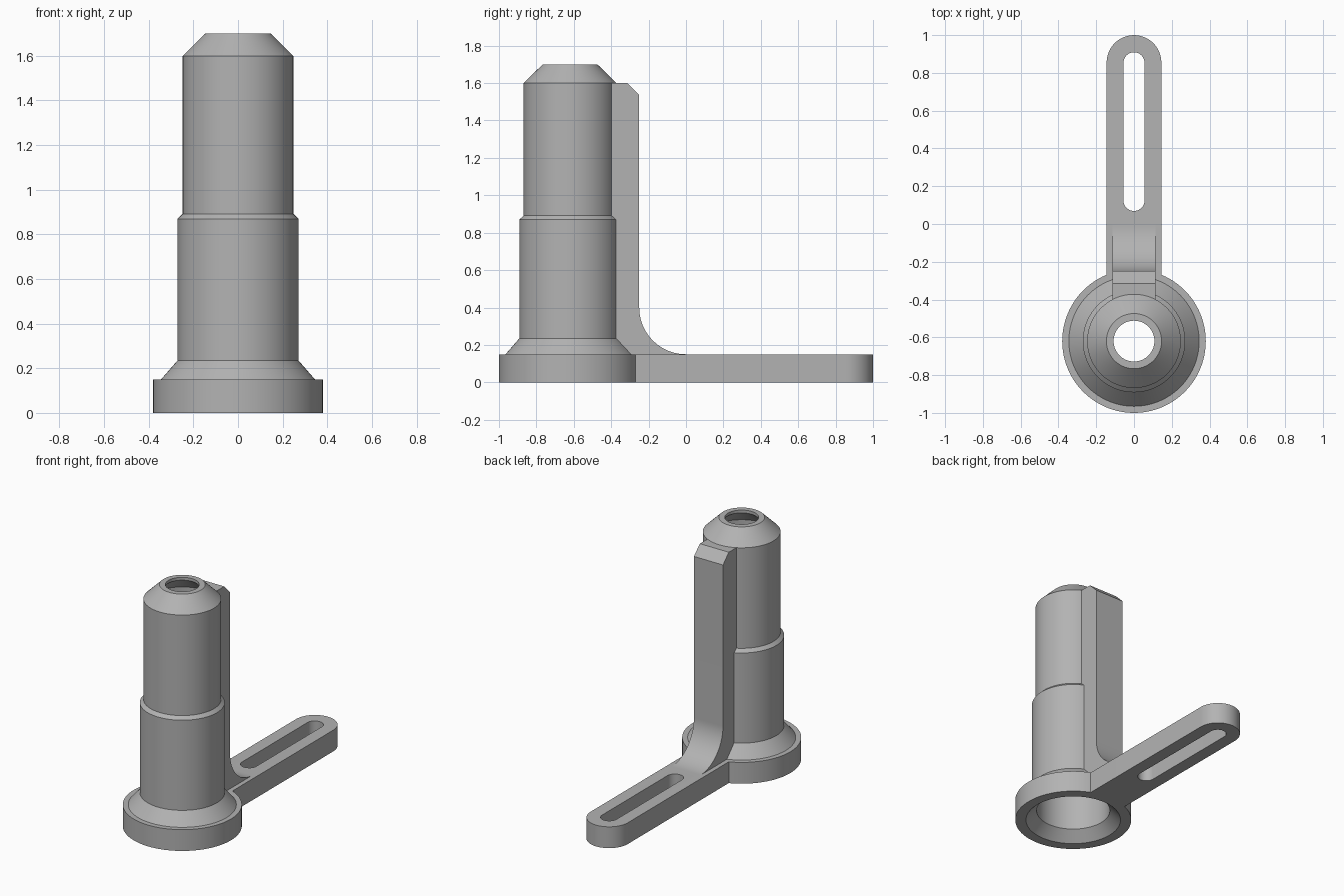
import bpy, bmesh
from math import sin, cos, pi, radians

cube = bpy.data.objects.get("Cube")
if cube:
    bpy.data.objects.remove(cube)

TUBE_Y = -0.62
SEGMENTS = 96

grey = bpy.data.materials.new("plain grey")
grey.use_nodes = True
colour = (0.45, 0.45, 0.45, 1)
grey.diffuse_color = colour
grey.node_tree.nodes["Principled BSDF"].inputs["Base Color"].default_value = colour


def make_object(name, bm):
    bmesh.ops.recalc_face_normals(bm, faces=bm.faces)
    mesh = bpy.data.meshes.new(name)
    bm.to_mesh(mesh)
    bm.free()
    mesh.materials.append(grey)
    obj = bpy.data.objects.new(name, mesh)
    bpy.context.collection.objects.link(obj)
    return obj


def lathe(name, profile):
    """Closed solid of revolution from (radius, height) pairs."""
    bm = bmesh.new()
    rings = []
    for r, z in profile:
        angles = [2 * pi * i / SEGMENTS for i in range(SEGMENTS)]
        rings.append([bm.verts.new((r * cos(a), TUBE_Y + r * sin(a), z)) for a in angles])
    for low, high in zip(rings, rings[1:]):
        for i in range(SEGMENTS):
            j = (i + 1) % SEGMENTS
            bm.faces.new((low[i], low[j], high[j], high[i]))
    bm.faces.new(rings[0])
    bm.faces.new(rings[-1])
    return make_object(name, bm)


def prism(name, outline, offset):
    """Extrude a flat outline of 3D points along an offset."""
    bm = bmesh.new()
    face = bm.faces.new([bm.verts.new(p) for p in outline])
    result = bmesh.ops.extrude_face_region(bm, geom=[face], use_keep_orig=True)
    moved = [v for v in result["geom"] if isinstance(v, bmesh.types.BMVert)]
    bmesh.ops.translate(bm, verts=moved, vec=offset)
    return make_object(name, bm)


def arc(cx, cy, r, start, end, steps=24):
    angles = [radians(start + (end - start) * i / steps) for i in range(steps + 1)]
    return [(cx + r * cos(a), cy + r * sin(a)) for a in angles]


def combine(target, other, operation):
    mod = target.modifiers.new("combine", "BOOLEAN")
    mod.object = other
    mod.operation = operation
    mod.solver = "EXACT"
    bpy.context.view_layer.objects.active = target
    bpy.ops.object.modifier_apply(modifier=mod.name)
    bpy.data.objects.remove(other)


# Stepped tube with flanged foot and tapered nose
body = lathe("tube_bracket", [
    (0.38, 0), (0.38, 0.15), (0.345, 0.15), (0.271, 0.235), (0.271, 0.87),
    (0.248, 0.892), (0.248, 1.6), (0.146, 1.7)])

# Flat mounting arm with a round end
arm_end = arc(0, 0.855, 0.145, 0, 180)
arm_outline = [(-0.145, -0.5), (0.145, -0.5)] + arm_end
arm = prism("mounting_arm", [(x, y, 0) for x, y in arm_outline], (0, 0, 0.15))

# Upright rib with a fillet at its foot and a chamfered top
rib_outline = [(-0.45, 0.05), (0, 0.05)] + arc(0, 0.4, 0.25, 270, 180)
rib_outline += [(-0.25, 1.535), (-0.315, 1.6), (-0.45, 1.6)]
rib = prism("rib", [(-0.113, y, z) for y, z in rib_outline], (0.226, 0, 0))

combine(body, arm, "UNION")
combine(body, rib, "UNION")

# Hollow bore following the outer steps
bore = lathe("bore_cutter", [
    (0.36, -0.05), (0.24, 0.07), (0.24, 0.86), (0.22, 0.88),
    (0.22, 1.58), (0.108, 1.68), (0.108, 1.75)])
combine(body, bore, "DIFFERENCE")

# Long slot in the arm
slot_outline = arc(0, 0.853, 0.056, 0, 180) + arc(0, 0.125, 0.056, 180, 360)
slot = prism("slot_cutter", [(x, y, -0.05) for x, y in slot_outline], (0, 0, 0.3))
combine(body, slot, "DIFFERENCE")

# Smooth curved walls, crisp edges
bpy.ops.object.select_all(action="DESELECT")
body.select_set(True)
bpy.context.view_layer.objects.active = body
bpy.ops.object.shade_smooth_by_angle(angle=radians(25))
